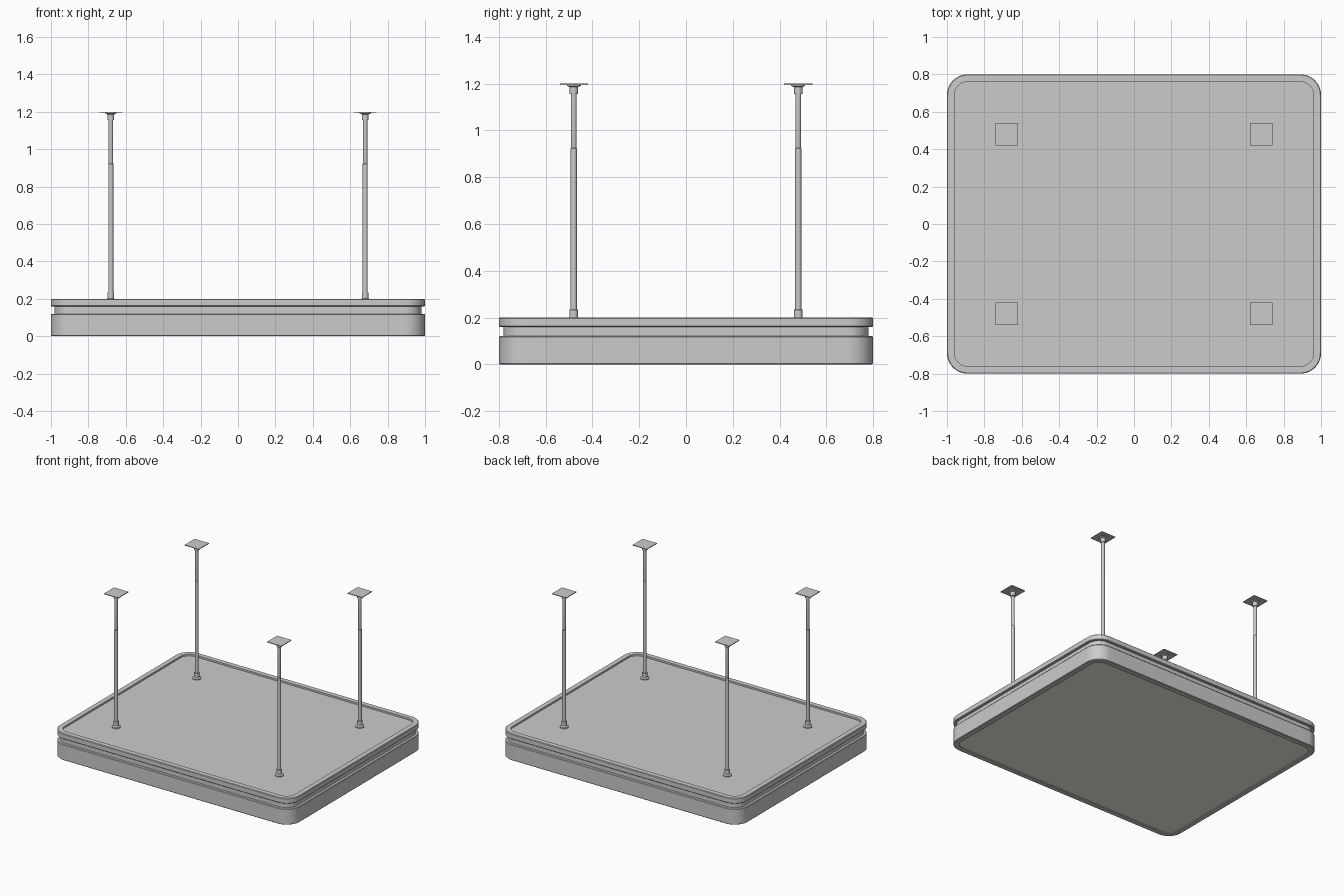
import bpy, bmesh, math
from math import sin, cos, pi

if "Cube" in bpy.data.objects:
    bpy.data.objects.remove(bpy.data.objects["Cube"])

R = 0.11            # outer corner radius of the frame
HX, HY = 1.0, 0.8   # half size
RIM = 0.04          # rim width


def finish(name, bm):
    bmesh.ops.recalc_face_normals(bm, faces=bm.faces)
    me = bpy.data.meshes.new(name)
    bm.to_mesh(me)
    bm.free()
    ob = bpy.data.objects.new(name, me)
    bpy.context.collection.objects.link(ob)
    bpy.ops.object.select_all(action='DESELECT')
    ob.select_set(True)
    bpy.context.view_layer.objects.active = ob
    bpy.ops.object.shade_smooth_by_angle(angle=math.radians(35))
    return ob


def arc(n=12):
    """Quarter corner: (x, y, normal x, normal y) on the outer frame edge."""
    out = []
    for i in range(n + 1):
        a = i / n * pi / 2
        out.append((HX - R + R * cos(a), HY - R + R * sin(a), cos(a), sin(a)))
    return out


# Frame section: (inset from outer face, height), with the side groove
SECTION = [(0.004, 0), (0, 0.004), (0, 0.116), (0.003, 0.12), (0.02, 0.12),
           (0.02, 0.16), (0.003, 0.16), (0, 0.163), (0, 0.196), (0.004, 0.2),
           (RIM, 0.2), (RIM, 0)]


def sweep(name, path, sx=1, sy=1):
    bm = bmesh.new()
    rings = [[bm.verts.new((sx * (x - nx * d), sy * (y - ny * d), z)) for d, z in SECTION]
             for x, y, nx, ny in path]
    k = len(SECTION)
    for a, b in zip(rings, rings[1:]):
        for i in range(k):
            j = (i + 1) % k
            bm.faces.new((a[i], a[j], b[j], b[i]))
    bm.faces.new(rings[0])
    bm.faces.new(rings[-1])
    return finish(name, bm)


def slab(name, inset, z0, z1):
    """Rounded rectangular sheet."""
    q = [(x - nx * inset, y - ny * inset) for x, y, nx, ny in arc()]
    pts = (q + [(-x, y) for x, y in reversed(q)] + [(-x, -y) for x, y in q]
           + [(x, -y) for x, y in reversed(q)])
    bm = bmesh.new()
    face = bm.faces.new([bm.verts.new((x, y, z0)) for x, y in pts])
    ext = bmesh.ops.extrude_face_region(bm, geom=[face])
    for v in ext['geom']:
        if isinstance(v, bmesh.types.BMVert):
            v.co.z = z1
    return finish(name, bm)


def lathe(name, x, y, profile, n=24):
    """Turned part from (radius, height) pairs, closed at both ends."""
    bm = bmesh.new()
    rings = [[bm.verts.new((x + r * cos(2 * pi * i / n), y + r * sin(2 * pi * i / n), z))
              for i in range(n)] for r, z in profile]
    for a, b in zip(rings, rings[1:]):
        for i in range(n):
            j = (i + 1) % n
            bm.faces.new((a[i], a[j], b[j], b[i]))
    bm.faces.new(rings[0])
    bm.faces.new(rings[-1])
    return finish(name, bm)


# Frame: four corner pieces and four straight rails meeting at seams
corner = [(HX, 0.6, 1, 0)] + arc() + [(0.8, HY, 0, 1)]
for sx in (1, -1):
    for sy in (1, -1):
        sweep("frame_corner", corner, sx, sy)
    sweep("side_rail", [(HX, -0.6, 1, 0), (HX, 0.6, 1, 0)], sx, 1)
    sweep("long_rail", [(0.8, HY, 0, 1), (-0.8, HY, 0, 1)], 1, sx)

# Top cover and light diffuser
slab("top_cover", RIM, 0.175, 0.187)
diffuser = slab("diffuser", RIM, 0.006, 0.016)
mat = bpy.data.materials.new("warm_white")
mat.diffuse_color = (0.95, 0.92, 0.82, 1)
mat.use_nodes = True
mat.node_tree.nodes["Principled BSDF"].inputs["Base Color"].default_value = mat.diffuse_color
diffuser.data.materials.append(mat)

# Hanging rods with collars, flanges and ceiling plates
for x in (-0.68, 0.68):
    for y in (-0.48, 0.48):
        lathe("lower_collar", x, y, [(0.03, 0.187), (0.03, 0.195), (0.018, 0.201),
                                     (0.018, 0.233), (0.016, 0.235)])
        lathe("lower_rod", x, y, [(0.0135, 0.23), (0.0135, 0.922), (0.012, 0.924)])
        lathe("upper_rod", x, y, [(0.012, 0.924), (0.0125, 0.926), (0.0125, 1.165)])
        lathe("upper_collar", x, y, [(0.016, 1.155), (0.018, 1.157), (0.018, 1.186),
                                     (0.03, 1.191), (0.03, 1.196)])
        bm = bmesh.new()
        bmesh.ops.create_cube(bm, size=1)
        bmesh.ops.scale(bm, vec=(0.12, 0.12, 0.005), verts=bm.verts)
        bmesh.ops.translate(bm, vec=(x, y, 1.1975), verts=bm.verts)
        finish("ceiling_plate", bm)
